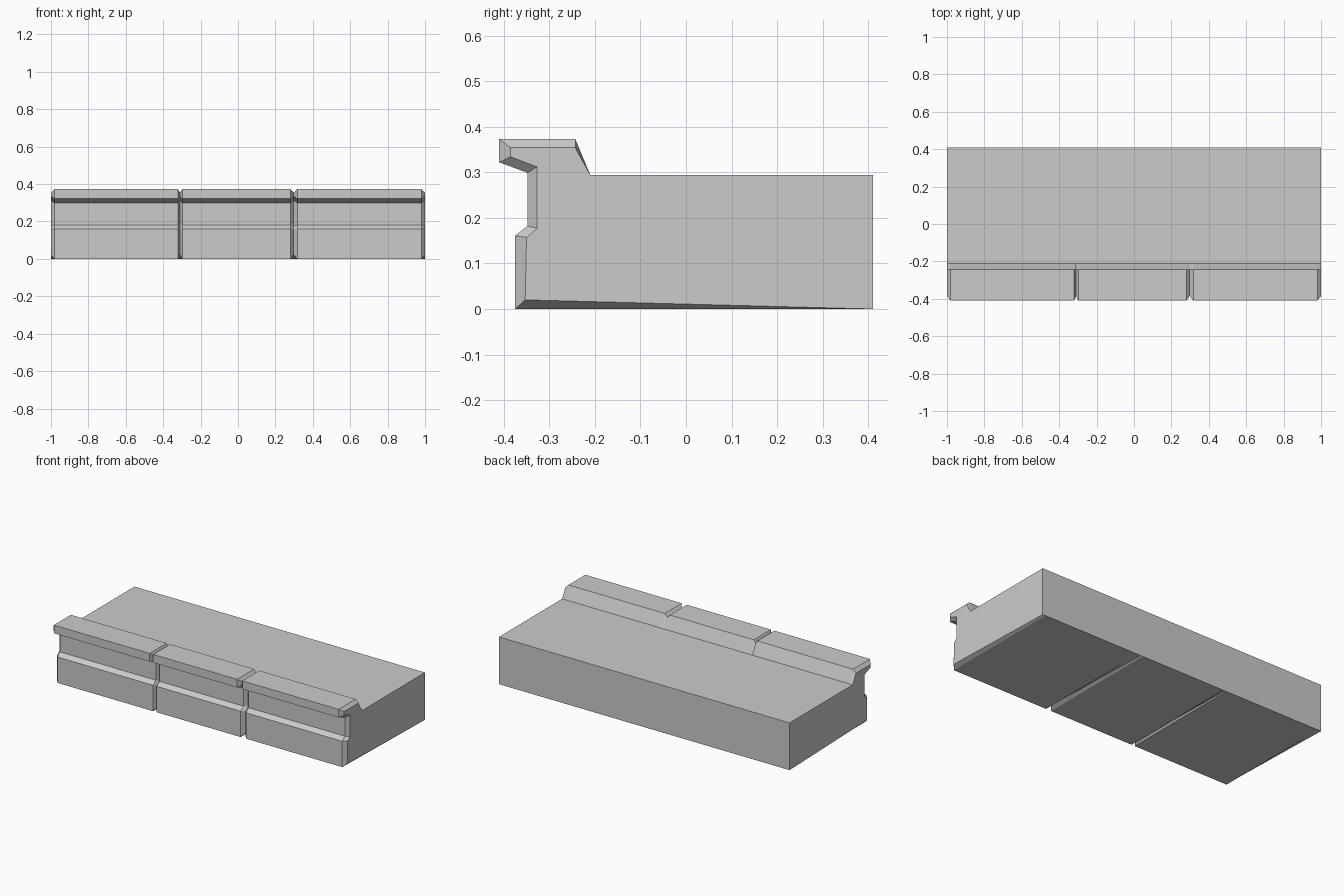
import bpy, bmesh

if "Cube" in bpy.data.objects:
    bpy.data.objects.remove(bpy.data.objects["Cube"])

# Cross-sections (y, z): full stone face, and the chamfered profile at joints and ends
FULL = [(0.41, 0), (0.41, 0.294), (-0.21, 0.294), (-0.243, 0.373), (-0.41, 0.373),
        (-0.41, 0.322), (-0.348, 0.299), (-0.348, 0.182), (-0.375, 0.161), (-0.375, 0)]
INSET = [(0.41, 0), (0.41, 0.294), (-0.21, 0.294), (-0.243, 0.354), (-0.385, 0.354),
         (-0.385, 0.334), (-0.327, 0.312), (-0.327, 0.177), (-0.35, 0.157), (-0.353, 0.02)]

# Stations along x: three blocks separated by V joints
STATIONS = [(-1, INSET), (-0.98, FULL), (-0.321, FULL), (-0.31, INSET), (-0.297, FULL),
            (0.281, FULL), (0.298, INSET), (0.317, FULL), (0.98, FULL), (1, INSET)]


def loft(name, stations):
    bm = bmesh.new()
    rings = [[bm.verts.new((x, y, z)) for y, z in prof] for x, prof in stations]
    n = len(rings[0])
    for a, b in zip(rings, rings[1:]):
        for i in range(n):
            j = (i + 1) % n
            bm.faces.new((a[i], a[j], b[j], b[i]))
    bm.faces.new(rings[0])
    bm.faces.new(rings[-1])
    # Merge the back and top slabs into single flat faces
    bmesh.ops.recalc_face_normals(bm, faces=bm.faces)
    bmesh.ops.dissolve_limit(bm, angle_limit=0.001, verts=bm.verts, edges=bm.edges)
    bmesh.ops.triangulate(bm, faces=[f for f in bm.faces if len(f.verts) > 4])
    mesh = bpy.data.meshes.new(name)
    bm.to_mesh(mesh)
    bm.free()
    obj = bpy.data.objects.new(name, mesh)
    bpy.context.collection.objects.link(obj)
    return obj


# Stone ledge with overhanging lip
loft("stone_ledge", STATIONS)
